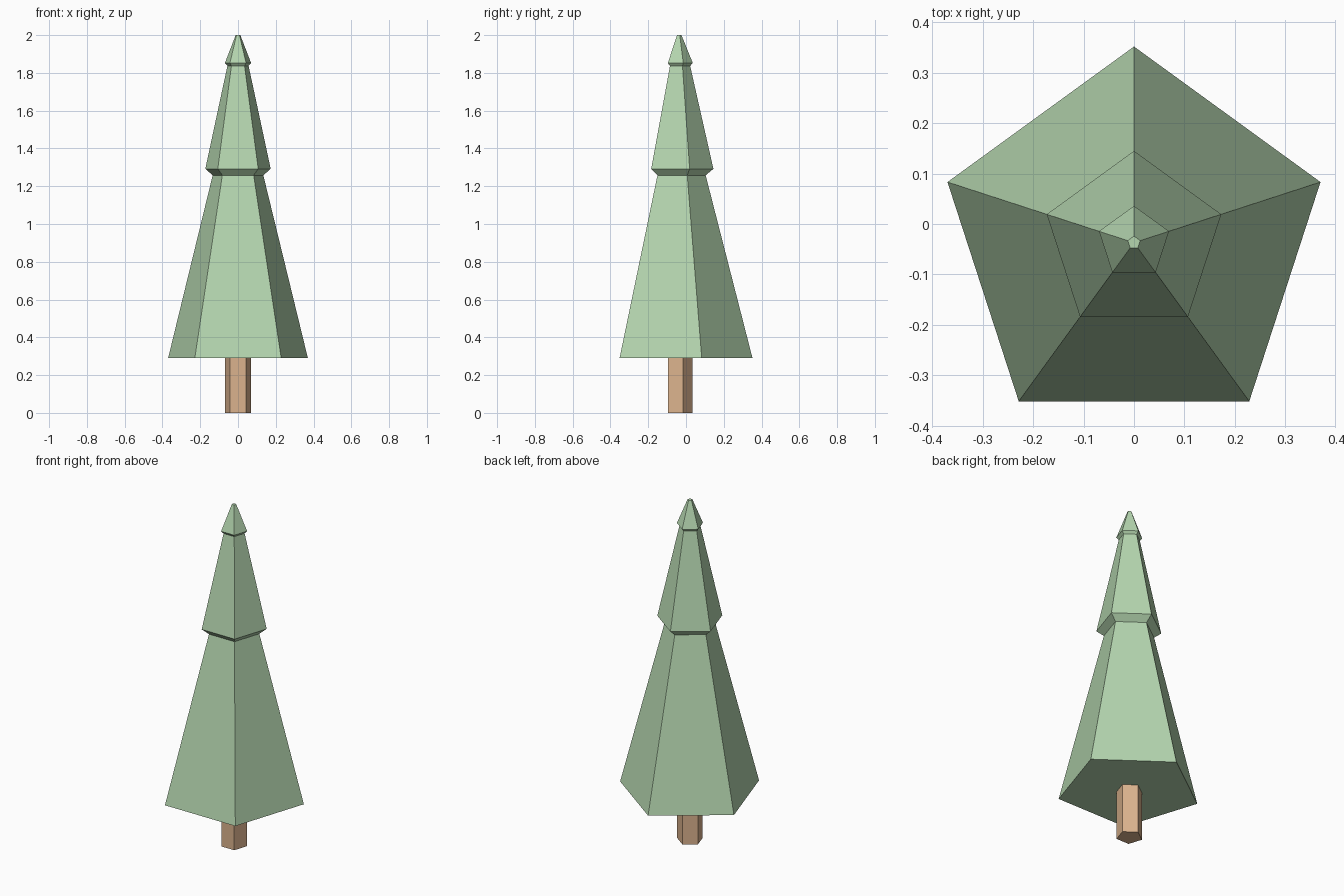
import bpy
import bmesh
from math import cos, sin, pi

if "Cube" in bpy.data.objects:
    bpy.data.objects.remove(bpy.data.objects["Cube"])

SIDES = 5
CENTRE_Y = -0.037  # puts the pentagon's bounding box on y = 0


def material(name, colour):
    mat = bpy.data.materials.new(name)
    mat.diffuse_color = (*colour, 1)
    mat.use_nodes = True
    mat.node_tree.nodes["Principled BSDF"].inputs["Base Color"].default_value = mat.diffuse_color
    return mat


def pentagon_lathe(name, profile, mat):
    """Stack five-sided rings from (radius, z) pairs and cap both ends."""
    bm = bmesh.new()
    rings = []
    for r, z in profile:
        angles = [pi / 2 + 2 * pi * i / SIDES for i in range(SIDES)]
        rings.append([bm.verts.new((r * cos(a), r * sin(a), z)) for a in angles])
    for low, high in zip(rings, rings[1:]):
        for i in range(SIDES):
            j = (i + 1) % SIDES
            bm.faces.new((low[i], low[j], high[j], high[i]))
    bm.faces.new(rings[0][::-1])
    bm.faces.new(rings[-1])
    bmesh.ops.recalc_face_normals(bm, faces=bm.faces)
    mesh = bpy.data.meshes.new(name)
    bm.to_mesh(mesh)
    bm.free()
    mesh.materials.append(mat)
    obj = bpy.data.objects.new(name, mesh)
    obj.location.y = CENTRE_Y
    bpy.context.collection.objects.link(obj)
    return obj


green = material("needles_green", (0.46, 0.67, 0.43))
brown = material("bark_brown", (0.71, 0.45, 0.27))

# Trunk
pentagon_lathe("trunk", [(0.071, 0), (0.071, 0.29)], brown)

# Three tapering tiers of foliage with undercut skirts
pentagon_lathe("foliage", [
    (0.389, 0.29), (0.141, 1.258),
    (0.182, 1.292), (0.059, 1.837),
    (0.073, 1.852), (0.013, 2.0),
], green)
